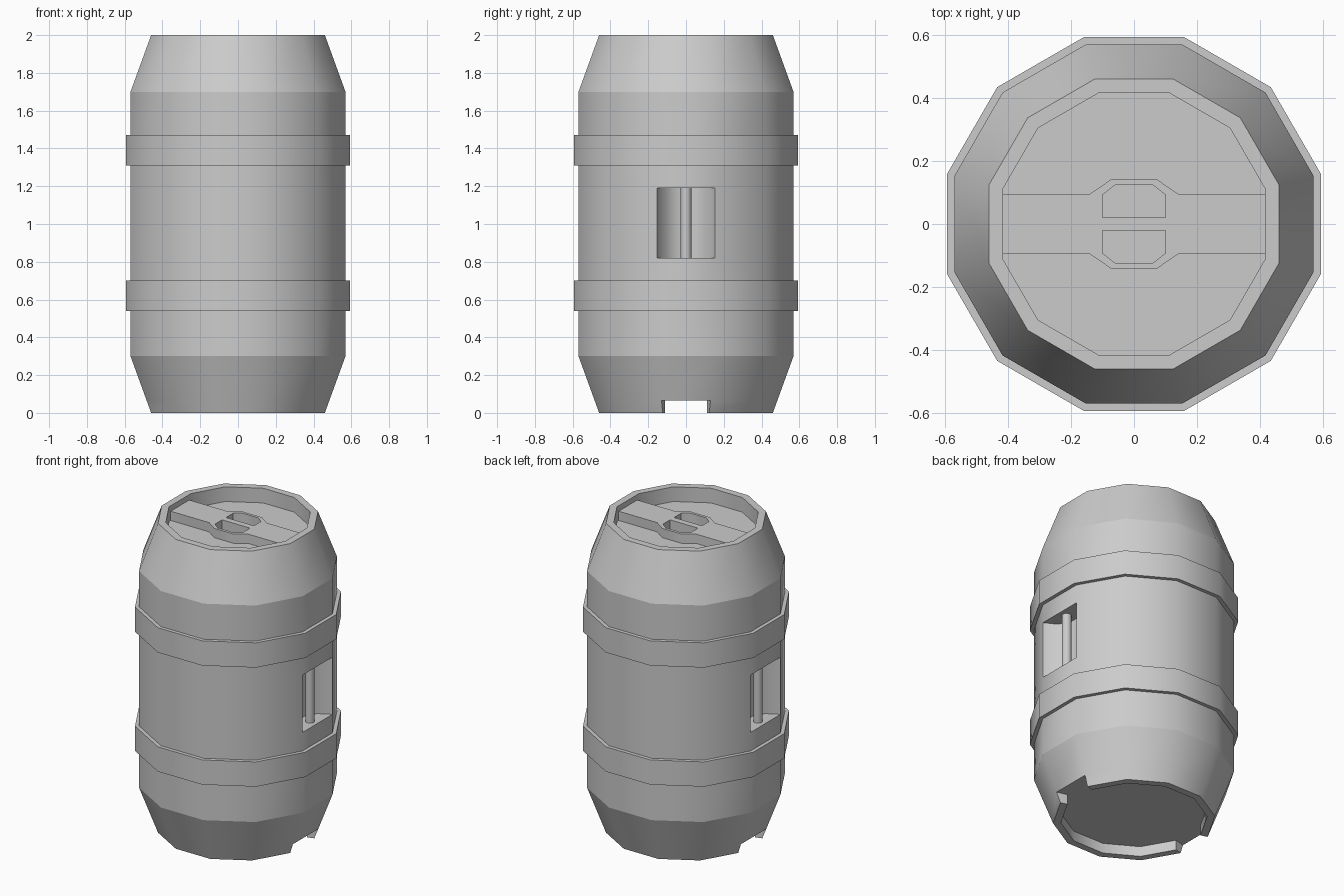
import bpy, bmesh, math

SIDES = 12
RIGHT_FACET, LEFT_FACET = 11, 5      # facets that face +x and -x
BODY_R, TOP_R, LIP_R = 0.589, 0.476, 0.43
POCKET_LOW, POCKET_HIGH = 0.82, 1.19
FLOOR_LOW, FLOOR_HIGH = 0.065, 1.905

if "Cube" in bpy.data.objects:
    bpy.data.objects.remove(bpy.data.objects["Cube"])

grey = bpy.data.materials.new("light_grey")
grey.use_nodes = True
colour = (0.6, 0.6, 0.6, 1)
grey.diffuse_color = colour
grey.node_tree.nodes["Principled BSDF"].inputs["Base Color"].default_value = colour


def finish(bm, name, crease_heights=()):
    """Orient, smooth with sharp creases, and add to the scene."""
    bmesh.ops.recalc_face_normals(bm, faces=bm.faces)
    for f in bm.faces:
        f.smooth = True
    for e in bm.edges:
        on_crease = any(all(abs(v.co.z - z) < 1e-4 for v in e.verts)
                        for z in crease_heights)
        e.smooth = not on_crease and e.calc_face_angle(0) < math.radians(40)
    mesh = bpy.data.meshes.new(name)
    bm.to_mesh(mesh)
    bm.free()
    mesh.materials.append(grey)
    ob = bpy.data.objects.new(name, mesh)
    bpy.context.collection.objects.link(ob)
    return ob


def ring(bm, radius, z):
    step = math.tau / SIDES
    return [bm.verts.new((radius * math.cos((i + 0.5) * step),
                          radius * math.sin((i + 0.5) * step), z))
            for i in range(SIDES)]


def skin(bm, a, b, skip=()):
    for i in range(SIDES):
        if i not in skip:
            j = (i + 1) % SIDES
            bm.faces.new((a[i], a[j], b[j], b[i]))


# Barrel shell: lathe profile from the underside recess to the lid recess
bm = bmesh.new()
notch_r = TOP_R + (BODY_R - TOP_R) * FLOOR_LOW / 0.3
profile = [(LIP_R, FLOOR_LOW), (LIP_R, 0), (TOP_R, 0), (notch_r, FLOOR_LOW),
           (BODY_R, 0.3), (BODY_R, POCKET_LOW), (BODY_R, POCKET_HIGH),
           (BODY_R, 1.7), (TOP_R, 2), (LIP_R, 2), (LIP_R, FLOOR_HIGH)]
rings = [ring(bm, r, z) for r, z in profile]
facets = (RIGHT_FACET, LEFT_FACET)
for n in range(len(rings) - 1):
    skin(bm, rings[n], rings[n + 1], facets if n in (0, 1, 2, 5) else ())
bm.faces.new(rings[0])
bm.faces.new(rings[-1])

for k in facets:
    j = (k + 1) % SIDES
    # Notch through the foot rim
    for i in (k, j):
        bm.faces.new([rings[n][i] for n in range(4)])
    bm.faces.new((rings[0][k], rings[0][j], rings[3][j], rings[3][k]))
    # Curved grip pocket
    side = 1 if k == RIGHT_FACET else -1
    curve = [(0.49, -0.11), (0.45, -0.04), (0.45, 0.04), (0.49, 0.11)]
    rows = []
    for row in (rings[5], rings[6]):
        z = row[0].co.z
        inner = [bm.verts.new((side * x, side * y, z)) for x, y in curve]
        rows.append([row[k]] + inner + [row[j]])
    low, high = rows
    for i in range(len(low) - 1):
        bm.faces.new((low[i], low[i + 1], high[i + 1], high[i]))
    bm.faces.new(low)
    bm.faces.new(high)
finish(bm, "barrel_shell", (0.3, 1.7))

# Raised hoops
for name, low, high in (("lower_hoop", 0.54, 0.70), ("upper_hoop", 1.31, 1.47)):
    bm = bmesh.new()
    loops = [ring(bm, r, z) for r, z in
             ((0.58, low), (0.613, low), (0.613, high), (0.58, high))]
    for n in range(4):
        skin(bm, loops[n], loops[(n + 1) % 4])
    finish(bm, name)

# Upright grip bars inside the pockets
for name, side in (("left_grip_bar", 1), ("right_grip_bar", -1)):
    bm = bmesh.new()
    bmesh.ops.create_cone(bm, cap_ends=True, segments=10, radius1=0.029,
                          radius2=0.029, depth=POCKET_HIGH - POCKET_LOW)
    bar = finish(bm, name)
    bar.location = (side * 0.515, 0, (POCKET_LOW + POCKET_HIGH) / 2)

# Lid crossbar with a wide centre and two finger holes
quarter = [(0.415, 0.095), (0.14, 0.095), (0.07, 0.143)]
half = quarter + [(-x, y) for x, y in reversed(quarter)]
outline = half + [(-x, -y) for x, y in half]
hole = [(0.1, 0.02), (0.1, 0.092), (0.058, 0.125)]
hole += [(-x, y) for x, y in reversed(hole)]
bm = bmesh.new()
top_edges = []
for loop in (outline, hole, [(x, -y) for x, y in hole]):
    top = [bm.verts.new((x, y, 1.965)) for x, y in loop]
    base = [bm.verts.new((x, y, FLOOR_HIGH)) for x, y in loop]
    for i in range(len(loop)):
        j = (i + 1) % len(loop)
        bm.faces.new((base[i], base[j], top[j], top[i]))
        top_edges.append(bm.edges.get((top[i], top[j])))
bmesh.ops.triangle_fill(bm, edges=top_edges, use_beauty=True, normal=(0, 0, 1))
finish(bm, "lid_crossbar")
